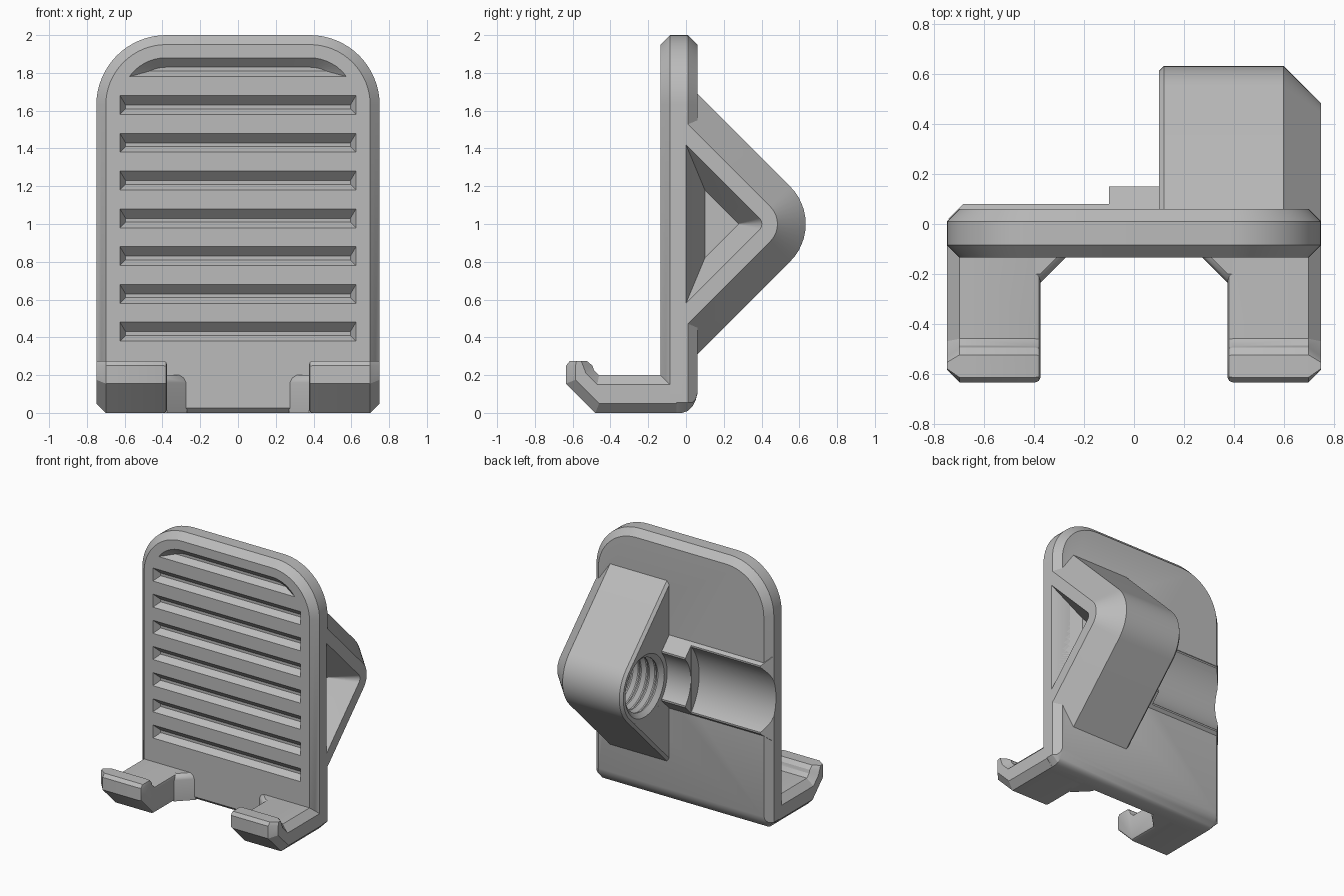
import bpy, bmesh
from math import sin, cos, pi, sqrt
from mathutils import Vector

if "Cube" in bpy.data.objects:
    bpy.data.objects.remove(bpy.data.objects["Cube"])

grey = bpy.data.materials.new("plain_grey")
grey.use_nodes = True
GREY = (0.5, 0.5, 0.5, 1)
grey.diffuse_color = GREY
grey.node_tree.nodes["Principled BSDF"].inputs["Base Color"].default_value = GREY

AXIS_Y, AXIS_Z = 0.354, 1.0   # centre line of the screw hole


def make_object(name, bm, helper=False):
    bmesh.ops.recalc_face_normals(bm, faces=bm.faces)
    mesh = bpy.data.meshes.new(name)
    bm.to_mesh(mesh)
    bm.free()
    mesh.materials.append(grey)
    obj = bpy.data.objects.new(name, mesh)
    bpy.context.collection.objects.link(obj)
    obj.hide_render = helper
    return obj


def loft(bm, rings):
    """Skin a list of equal-length point rings and cap both ends."""
    loops = [[bm.verts.new(p) for p in ring] for ring in rings]
    for a, b in zip(loops, loops[1:]):
        for i in range(len(a)):
            j = (i + 1) % len(a)
            bm.faces.new((a[i], a[j], b[j], b[i]))
    bm.faces.new(loops[0])
    bm.faces.new(loops[-1])


def solid(name, rings, helper=False):
    bm = bmesh.new()
    loft(bm, rings)
    return make_object(name, bm, helper)


def cut(obj, *cutters):
    """Subtract the cutters and bake the result."""
    for c in cutters:
        mod = obj.modifiers.new("cut", 'BOOLEAN')
        mod.operation, mod.solver, mod.object = 'DIFFERENCE', 'EXACT', c
    graph = bpy.context.evaluated_depsgraph_get()
    mesh = bpy.data.meshes.new_from_object(obj.evaluated_get(graph))
    obj.modifiers.clear()
    obj.data = mesh


def inset(points, d):
    """Mitred inward offset of a clockwise 2D polygon."""
    pts = [Vector(p) for p in points]
    out = []
    for i, p in enumerate(pts):
        e1 = (p - pts[i - 1]).normalized()
        e2 = (pts[(i + 1) % len(pts)] - p).normalized()
        n1, n2 = Vector((e1.y, -e1.x)), Vector((e2.y, -e2.x))
        out.append(p + (n1 + n2) * d / (1 + n1.dot(n2)))
    return out


# Back plate: rounded top, chamfered rims, rounded lower back edge
def plate_ring(y, d, bottom):
    w, r = 0.75 - d, 0.37 - d
    half = [(w - 0.05 + d * 0.9, bottom), (w, max(bottom, 0.05) + 0.005)]
    half += [(0.38 + r * cos(a), 1.63 + r * sin(a))
             for a in (pi / 2 * k / 16 for k in range(17))]
    return [(x, y, z) for x, z in half] + [(-x, y, z) for x, z in reversed(half)]


plate = solid("back_plate", [plate_ring(*s) for s in (
    (-0.135, 0.05, 0.025), (-0.11, 0.025, 0), (-0.085, 0, 0), (-0.02, 0, 0),
    (0.01, 0, 0.01), (0.035, 0.025, 0.035), (0.052, 0.042, 0.07), (0.06, 0.05, 0.1))])

# Grip grooves: tapered slots, the top one following the rounded corners
bm = bmesh.new()
for k in range(7):
    z = 0.38 + 0.2 * k
    loft(bm, [[(sx * w, y, zz) for sx, zz in ((-1, lo), (1, lo), (1, hi), (-1, hi))]
              for y, w, lo, hi in ((-0.145, 0.631, z - 0.006, z + 0.11),
                                   (-0.085, 0.595, z + 0.03, z + 0.05))])


def top_groove_ring(y, r, low):
    half = []
    for k in range(9):
        z = low + (1.63 + r - low) * sin(pi / 2 * k / 8)
        half.append((0.38 + sqrt(max(0, r * r - (z - 1.63) ** 2)), y, z))
    return half + [(-x, y, z) for x, y, z in reversed(half)]


loft(bm, [top_groove_ring(-0.145, 0.26, 1.774), top_groove_ring(-0.085, 0.2, 1.81)])
grooves = make_object("groove_cutter", bm, True)

# Threaded screw hole and its clearance trough, turned about one axis
bore_profile = [(-0.8, 0.37), (-0.1005, 0.37), (-0.1005, 0.27), (0.1005, 0.27),
                (0.1005, 0.235), (0.13, 0.2)]
for k in range(5):
    x = 0.14 + 0.07 * k
    bore_profile += [(x, 0.2), (x + 0.025, 0.225), (x + 0.035, 0.225), (x + 0.06, 0.2)]
bore = solid("bore_cutter", [
    [(x, AXIS_Y + r * cos(a), AXIS_Z + r * sin(a)) for a in (2 * pi * k / 64 for k in range(64))]
    for x, r in bore_profile], True)


# Wedge sections: a right-angled point with a rounded tip
def wedge_ring(x, reach, r, base):
    centre = reach - r * sqrt(2)
    ring = [(x, base, 1 - reach + base)]
    ring += [(x, centre + r * cos(a), 1 + r * sin(a))
             for a in (pi / 2 * (k / 12 - 0.5) for k in range(13))]
    return ring + [(x, base, 1 + reach - base)]


recess = solid("recess_cutter", [wedge_ring(0.76, 0.427, 0.047, -0.005),
                                 wedge_ring(0.55, 0.28, 0.003, 0.1)], True)
block = solid("clamp_block", [
    wedge_ring(x, AXIS_Y + sqrt(2) * r, r, -0.05)
    for x, r in ((0.1, 0.26), (0.12, 0.28), (0.6, 0.28), (0.75, 0.13))])


# Raised ridges beside the trough
def ridge(name, x_low, x_top, x_end, height):
    return solid(name, [[(x, y, 1 + s * h) for x, s in ((x0, -1), (x_end, -1), (x_end, 1), (x0, 1))]
                        for x0, y, h in ((x_low, 0.02, 0.32), (x_top, height, 0.34 - height))])


long_ridge = ridge("trough_ridge", -0.745, -0.685, 0.1, 0.08)
short_ridge = ridge("hole_collar", -0.1, -0.1, 0.1, 0.15)

cut(plate, grooves, bore, recess)
cut(block, bore, recess)
cut(long_ridge, bore)
cut(short_ridge, bore)
for helper in (grooves, bore, recess):
    bpy.data.objects.remove(helper)

# Hooks: a J-shaped section with a chamfered outer end and a softened inner end
hook = [(-0.05, 0), (-0.48, 0), (-0.635, 0.155), (-0.635, 0.25), (-0.615, 0.275),
        (-0.525, 0.275), (-0.495, 0.25), (-0.487, 0.225), (-0.46, 0.2), (-0.05, 0.2)]
hook_end = [(-0.05, 0.05), (-0.46, 0.05), (-0.585, 0.175), (-0.585, 0.25), (-0.58, 0.275),
            (-0.555, 0.275), (-0.545, 0.25), (-0.53, 0.21), (-0.47, 0.15), (-0.05, 0.15)]
sections = [(0.375, inset(hook, 0.02)), (0.381, inset(hook, 0.006)),
            (0.395, hook), (0.70, hook), (0.75, hook_end)]
parts = [plate, block, long_ridge, short_ridge]
for side, s in (("left", 1), ("right", -1)):
    parts.append(solid(side + "_hook", [[(s * x, y, z) for y, z in pts] for x, pts in sections]))
    # Gusset filling the corner between hook and plate
    parts.append(solid(side + "_gusset", [
        [(s * (0.27 + t), -0.13, z), (s * 0.376, -0.236 + t, z),
         (s * 0.42, -0.236 + t, z), (s * 0.42, -0.1, z), (s * (0.27 + t), -0.1, z)]
        for z, t in ((0, 0), (0.16, 0), (0.185, 0.012), (0.2, 0.035))]))

# Smooth curved surfaces, keep machined edges sharp
bpy.ops.object.select_all(action='DESELECT')
for obj in parts:
    obj.select_set(True)
bpy.context.view_layer.objects.active = plate
bpy.ops.object.shade_smooth_by_angle(angle=0.5)
